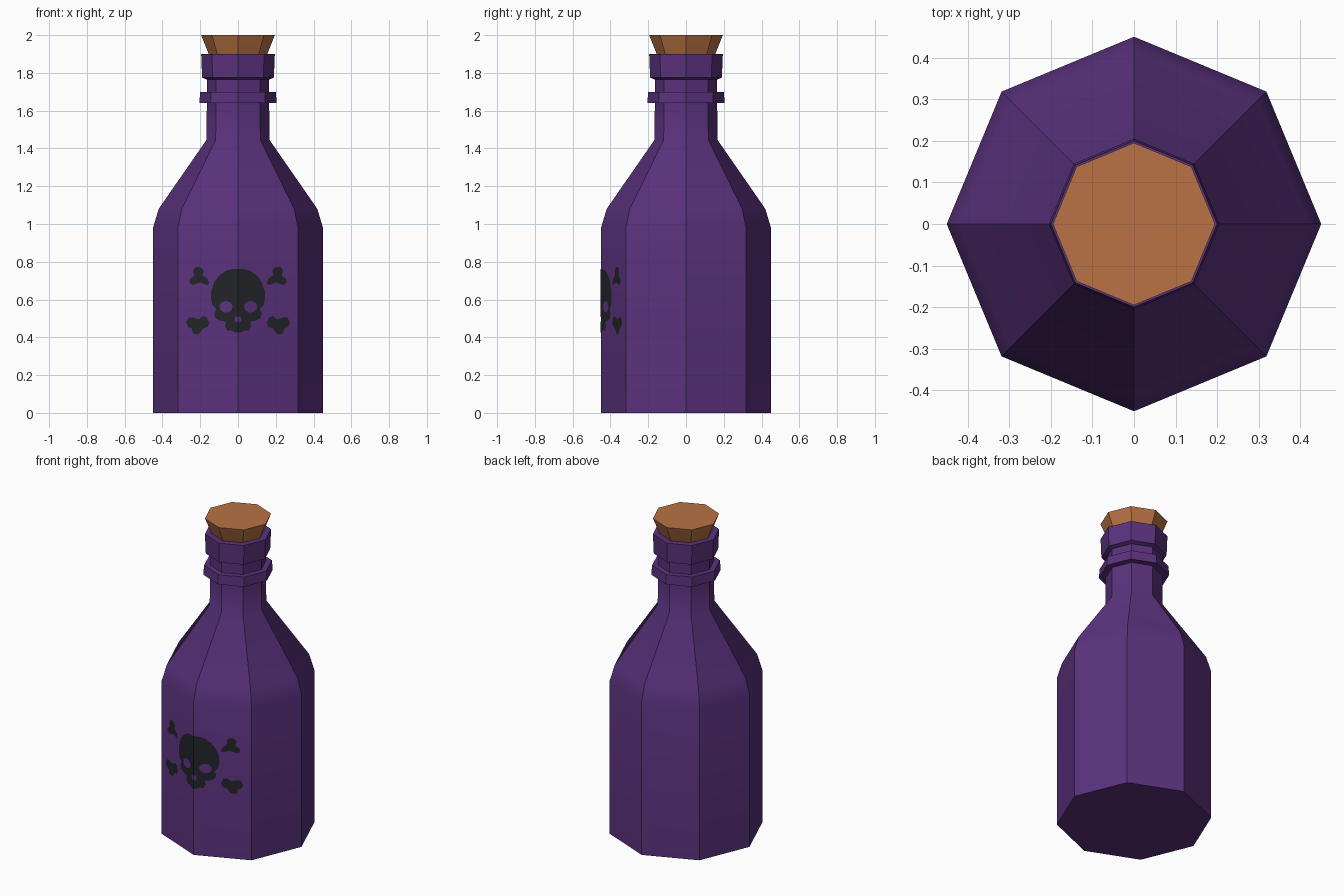
import bpy, bmesh, math
from mathutils import Vector

if "Cube" in bpy.data.objects:
    bpy.data.objects.remove(bpy.data.objects["Cube"])


def material(name, rgb):
    m = bpy.data.materials.new(name)
    m.diffuse_color = (*rgb, 1)
    m.use_nodes = True
    m.node_tree.nodes["Principled BSDF"].inputs["Base Color"].default_value = m.diffuse_color
    return m


PURPLE = material("purple glass", (0.102, 0.031, 0.202))
CORK = material("cork brown", (0.479, 0.168, 0.058))
DARK = material("label charcoal", (0.016, 0.018, 0.023))
GREEN = material("label dark green", (0.027, 0.051, 0.034))


def lathe(name, profile, mat, sides=8):
    """Turn (radius, z) points into a closed faceted solid."""
    bm = bmesh.new()
    rings = []
    for r, z in profile:
        rings.append([bm.verts.new((r * math.cos(2 * math.pi * i / sides),
                                    r * math.sin(2 * math.pi * i / sides), z))
                      for i in range(sides)])
    for a, b in zip(rings, rings[1:]):
        for i in range(sides):
            j = (i + 1) % sides
            bm.faces.new((a[i], a[j], b[j], b[i]))
    bm.faces.new(rings[0][::-1])
    bm.faces.new(rings[-1])
    me = bpy.data.meshes.new(name)
    bm.to_mesh(me)
    bm.free()
    me.materials.append(mat)
    ob = bpy.data.objects.new(name, me)
    bpy.context.collection.objects.link(ob)
    bpy.ops.object.select_all(action='DESELECT')
    ob.select_set(True)
    bpy.context.view_layer.objects.active = ob
    bpy.ops.object.shade_smooth_by_angle(angle=math.radians(34))
    return ob


# Bottle body with neck rings, and the stopper
lathe("bottle", [(0.45, 0), (0.45, 0.98), (0.42, 1.08), (0.167, 1.445), (0.165, 1.64),
                 (0.205, 1.64), (0.2, 1.70), (0.165, 1.70), (0.165, 1.765),
                 (0.19, 1.775), (0.195, 1.90)], PURPLE)
lathe("stopper", [(0.13, 1.85), (0.155, 1.90), (0.195, 2.0)], CORK)


def decal(name, loops, z_left, z_mid, z_right, x_mid):
    """Filled flat shape wrapped on the two front faces; green above a bent line."""
    cu = bpy.data.curves.new(name, 'CURVE')
    cu.dimensions = '2D'
    cu.fill_mode = 'BOTH'
    for pts in loops:
        sp = cu.splines.new('POLY')
        sp.points.add(len(pts) - 1)
        for p, (x, z) in zip(sp.points, pts):
            p.co = (x, z, 0, 1)
        sp.use_cyclic_u = True
    tmp = bpy.data.objects.new(name + "_outline", cu)
    bpy.context.collection.objects.link(tmp)
    me = bpy.data.meshes.new_from_object(tmp.evaluated_get(bpy.context.evaluated_depsgraph_get()))
    bpy.data.objects.remove(tmp)

    bm = bmesh.new()
    bm.from_mesh(me)
    bmesh.ops.remove_doubles(bm, verts=bm.verts, dist=1e-5)

    def cut(co, no):
        bmesh.ops.bisect_plane(bm, geom=bm.verts[:] + bm.edges[:] + bm.faces[:],
                               plane_co=co, plane_no=no, dist=1e-5)

    # Cut along the bottle corner and the colour line
    sl, sr = (z_mid - z_left) / 0.14, (z_right - z_mid) / 0.14
    cut((0, 0, 0), (1, 0, 0))
    cut((x_mid, 0, 0), (1, 0, 0))
    for s in (sl, sr):
        cut((x_mid, z_mid, 0), (-s, 1, 0))
    for f in bm.faces:
        c = f.calc_center_median()
        s = sl if c.x < x_mid else sr
        f.material_index = int(c.y > z_mid + s * (c.x - x_mid))
        f.normal_update()
        if f.normal.z < 0:
            f.normal_flip()
    for v in bm.verts:
        x, z = v.co.x, v.co.y
        v.co = Vector((x, -0.453 + 0.4142 * abs(x), z))
    bm.to_mesh(me)
    bm.free()
    me.name = name
    me.materials.clear()
    me.materials.append(DARK)
    me.materials.append(GREEN)
    bpy.context.collection.objects.link(bpy.data.objects.new(name, me))


def ellipse(cx, cz, rx, rz, n=14):
    return [(cx + rx * math.cos(2 * math.pi * i / n), cz + rz * math.sin(2 * math.pi * i / n))
            for i in range(n)]


# Skull: mirrored outline with eye and nose holes
half = [(0.03, 0.762), (0.065, 0.752), (0.1, 0.727), (0.127, 0.69), (0.142, 0.645),
        (0.143, 0.605), (0.136, 0.57), (0.115, 0.55), (0.126, 0.528), (0.12, 0.503),
        (0.095, 0.488), (0.064, 0.484), (0.07, 0.458), (0.055, 0.434), (0.035, 0.437), (0.016, 0.425)]
skull = half + [(-x, z) for x, z in reversed(half)]
nose = [(0, 0.507), (0.014, 0.512), (0.019, 0.492), (0.01, 0.478),
        (0, 0.488), (-0.01, 0.478), (-0.019, 0.492), (-0.014, 0.512)]
decal("skull", [skull, ellipse(-0.064, 0.562, 0.035, 0.03), ellipse(0.067, 0.562, 0.035, 0.03), nose],
      0.69, 0.692, 0.637, 0.0)

# Crossed bone ends around the skull
upper = [(0.152, 0.685), (0.165, 0.677), (0.2, 0.69), (0.24, 0.677), (0.258, 0.69), (0.254, 0.71),
         (0.232, 0.725), (0.238, 0.755), (0.225, 0.772), (0.2, 0.772), (0.182, 0.755),
         (0.188, 0.73), (0.163, 0.712)]
lower = [(0.152, 0.475), (0.165, 0.505), (0.185, 0.512), (0.21, 0.495), (0.235, 0.505),
         (0.262, 0.505), (0.275, 0.478), (0.265, 0.455), (0.245, 0.447), (0.238, 0.42),
         (0.215, 0.415), (0.2, 0.425), (0.185, 0.447), (0.16, 0.455)]


def flip(pts):
    return [(-x, z) for x, z in pts]


decal("bone_upper_right", [upper], 0.735, 0.715, 0.695, 0.205)
decal("bone_upper_left", [flip(upper)], 0.735, 0.73, 0.72, -0.21)
decal("bone_lower_right", [lower], 0.49, 0.485, 0.475, 0.21)
decal("bone_lower_left", [flip(lower)], 0.5, 0.498, 0.49, -0.21)
